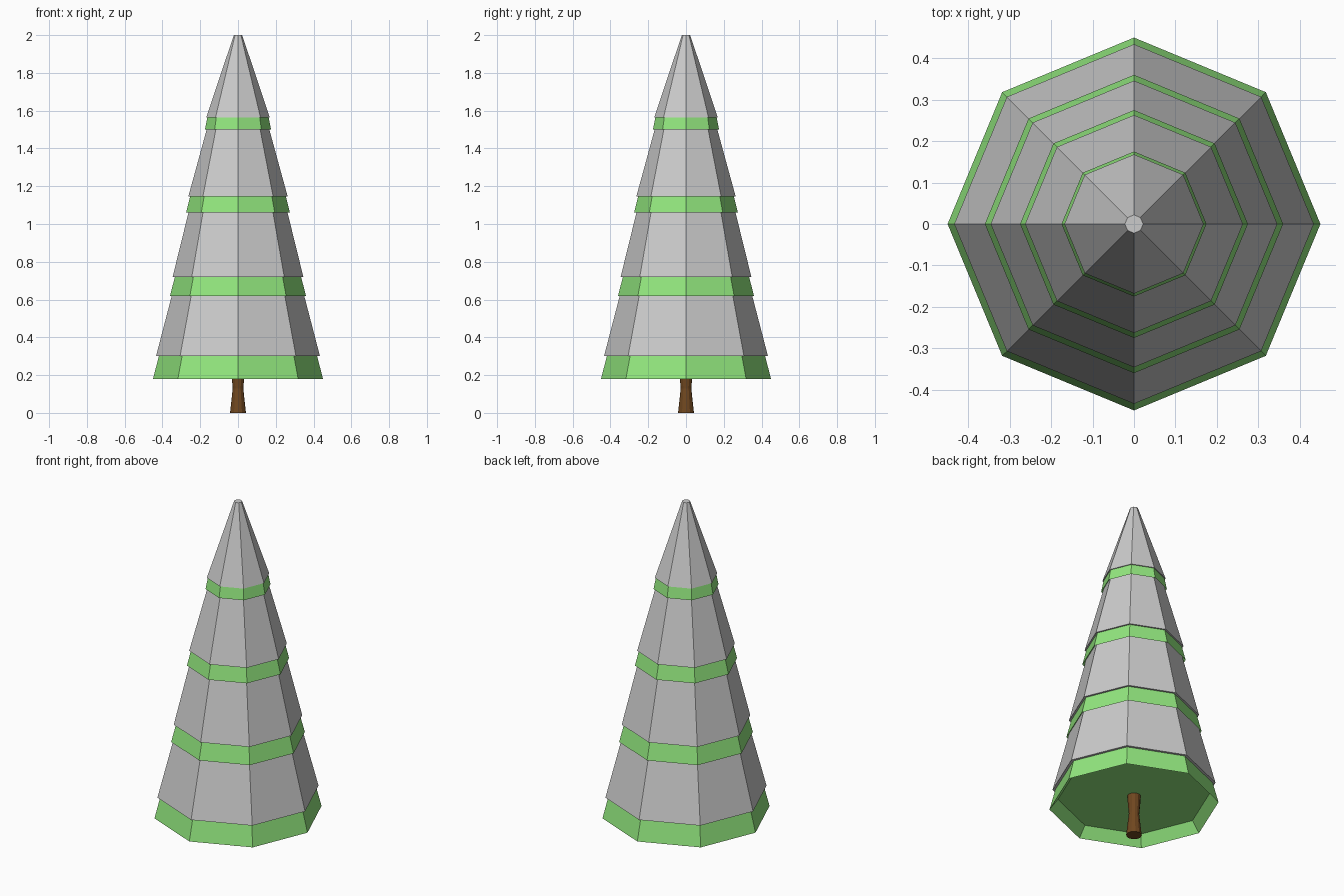
import bpy, bmesh
from math import cos, sin, tau

if "Cube" in bpy.data.objects:
    bpy.data.objects.remove(bpy.data.objects["Cube"])


def material(name, rgb):
    m = bpy.data.materials.new(name)
    m.diffuse_color = (*rgb, 1)
    m.use_nodes = True
    m.node_tree.nodes["Principled BSDF"].inputs["Base Color"].default_value = m.diffuse_color
    return m


def lathe(name, profile, sides, mat=None, closed=False):
    """Stack rings of (radius, z); cap both ends, or join last ring to first."""
    bm = bmesh.new()
    rings = [[bm.verts.new((r * cos(tau * i / sides), r * sin(tau * i / sides), z))
              for i in range(sides)] for r, z in profile]
    pairs = list(zip(rings, rings[1:]))
    if closed:
        pairs.append((rings[-1], rings[0]))
    else:
        bm.faces.new(rings[0][::-1])
        bm.faces.new(rings[-1])
    for a, b in pairs:
        for i in range(sides):
            j = (i + 1) % sides
            bm.faces.new((a[i], a[j], b[j], b[i]))
    bmesh.ops.recalc_face_normals(bm, faces=bm.faces)
    me = bpy.data.meshes.new(name)
    bm.to_mesh(me)
    bm.free()
    ob = bpy.data.objects.new(name, me)
    bpy.context.collection.objects.link(ob)
    if mat:
        me.materials.append(mat)
    return ob


green = material("needles", (0.29, 0.80, 0.21))
brown = material("bark", (0.16, 0.063, 0.014))

# Waisted trunk running up into the lowest tier
lathe("trunk", [(0.042, 0), (0.028, 0.13), (0.034, 0.20), (0.036, 0.26)], 12, brown)

# Tiers: rim radius, rim z, snow edge radius, snow edge z, top radius, top z
tiers = [
    (0.45, 0.18, 0.434, 0.30, 0.335, 0.68),
    (0.36, 0.62, 0.346, 0.72, 0.25, 1.11),
    (0.275, 1.06, 0.263, 1.145, 0.155, 1.54),
    (0.175, 1.50, 0.168, 1.565, 0.022, 2.00),
]
for n, (r, z, rs, zs, rt, zt) in enumerate(tiers, 1):
    k = r / 0.45
    gap = 0.015 * k
    # Green skirt with a recessed underside
    lathe(f"branches_{n}", [(0.9 * r, z + 0.06 * k), (r, z),
                            (rs - gap, zs), (rt * 0.9, zt - 0.02)], 8, green)
    # Snow shell over the skirt, flat edge below
    lathe(f"snow_{n}", [(rs - 2 * gap, zs), (rs, zs), (rt, zt)], 8)
